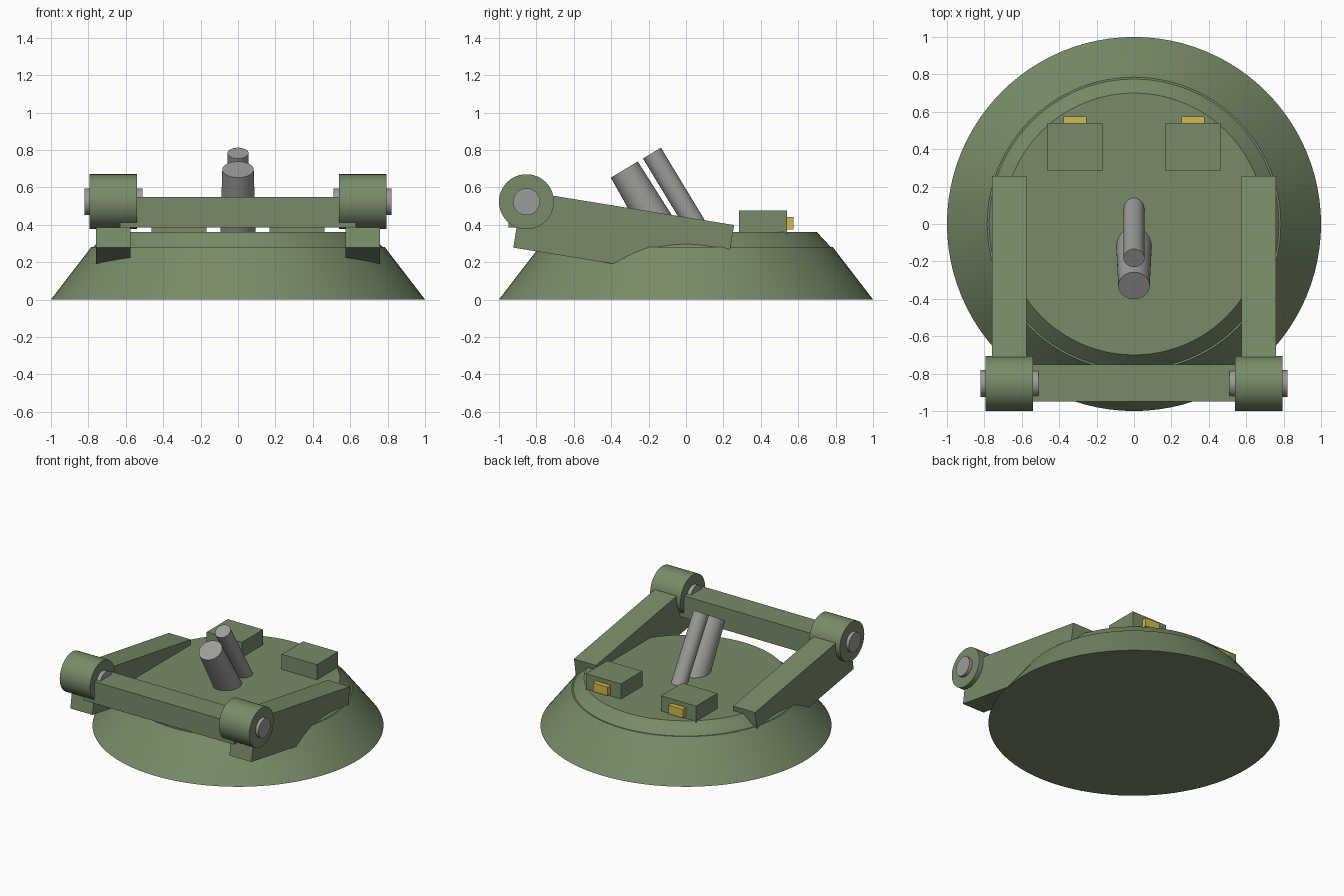
import bpy, bmesh, math
from mathutils import Vector

cube = bpy.data.objects.get("Cube")
if cube:
    bpy.data.objects.remove(cube, do_unlink=True)


def material(name, rgb):
    m = bpy.data.materials.new(name)
    m.use_nodes = True
    m.diffuse_color = (*rgb, 1)
    m.node_tree.nodes["Principled BSDF"].inputs["Base Color"].default_value = (*rgb, 1)
    return m


GREEN = material("olive green", (0.19, 0.26, 0.14))
GREY = material("steel grey", (0.33, 0.34, 0.32))
YELLOW = material("lamp yellow", (0.64, 0.50, 0.08))


def finish(name, mat, smooth=False):
    ob = bpy.context.object
    ob.name = name
    ob.data.materials.append(mat)
    if smooth:
        bpy.ops.object.shade_smooth_by_angle(angle=math.radians(30))
    return ob


def box(name, mat, centre, size, tilt=0):
    bpy.ops.mesh.primitive_cube_add(size=1, location=centre)
    ob = finish(name, mat)
    ob.scale = size
    ob.rotation_euler.x = tilt
    return ob


def rod(name, mat, start, end, r1, r2=None, sides=48):
    a, b = Vector(start), Vector(end)
    axis = b - a
    bpy.ops.mesh.primitive_cone_add(vertices=sides, radius1=r1, radius2=r1 if r2 is None else r2,
                                    depth=axis.length, location=(a + b) / 2)
    ob = finish(name, mat, True)
    ob.rotation_euler = axis.to_track_quat('Z', 'Y').to_euler()
    return ob


# Turret base: one closed profile spun round the vertical axis
def lathe(name, mat, profile, sides=96):
    bm = bmesh.new()
    rings = [[bm.verts.new((r * math.cos(math.tau * i / sides), r * math.sin(math.tau * i / sides), z))
              for i in range(sides)] for r, z in profile]
    for low, high in zip(rings, rings[1:]):
        for i in range(sides):
            j = (i + 1) % sides
            bm.faces.new((low[i], low[j], high[j], high[i]))
    bm.faces.new(rings[0][::-1])
    bm.faces.new(rings[-1])
    mesh = bpy.data.meshes.new(name)
    bm.to_mesh(mesh)
    bm.free()
    ob = bpy.data.objects.new(name, mesh)
    bpy.context.collection.objects.link(ob)
    bpy.ops.object.select_all(action='DESELECT')
    bpy.context.view_layer.objects.active = ob
    ob.select_set(True)
    return finish(name, mat, True)


lathe("base", GREEN, [(1, 0), (0.785, 0.28), (0.775, 0.28), (0.70, 0.36)])

# Paired side parts
for side, s in (("left", 1), ("right", -1)):
    box(side + "_arm", GREEN, (s * 0.667, -0.333, 0.338), (0.185, 1.146, 0.308), math.radians(-9.2))
    rod(side + "_hub", GREEN, (s * 0.54, -0.853, 0.523), (s * 0.795, -0.853, 0.523), 0.147)
    rod(side + "_axle", GREY, (s * 0.51, -0.853, 0.523), (s * 0.82, -0.853, 0.523), 0.072)
    box(side + "_rear_box", GREEN, (s * 0.315, 0.412, 0.41), (0.295, 0.255, 0.13))
    box(side + "_lamp", YELLOW, (s * 0.316, 0.553, 0.408), (0.124, 0.044, 0.066))

# Front cross bar
box("cross_bar", GREEN, (0, -0.85, 0.467), (1.26, 0.2, 0.165))

# Twin tilted tubes
rod("large_tube", GREY, (0, -0.10, 0.31), (0, -0.33, 0.695), 0.096, 0.084)
rod("small_tube", GREY, (0, 0.11, 0.30), (0, -0.182, 0.783), 0.056)
